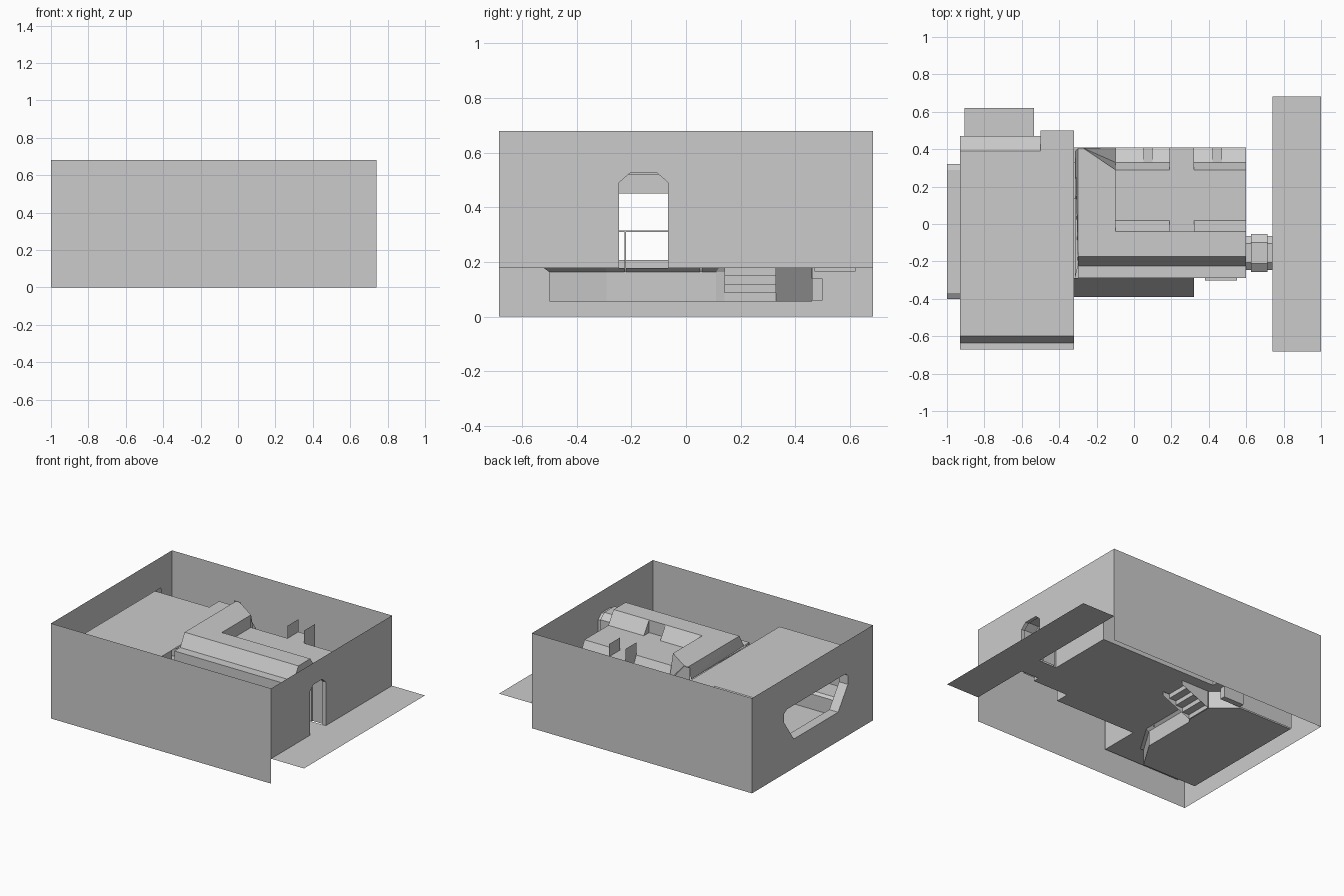
import bpy, bmesh
from mathutils import Vector

if "Cube" in bpy.data.objects:
    bpy.data.objects.remove(bpy.data.objects["Cube"])


def build(name, polys):
    """Object made of flat polygons, each a list of 3D points."""
    bm = bmesh.new()
    for p in polys:
        bm.faces.new([bm.verts.new(v) for v in p])
    bmesh.ops.remove_doubles(bm, verts=bm.verts, dist=1e-4)
    bmesh.ops.triangulate(bm, faces=[f for f in bm.faces if len(f.verts) > 4])
    me = bpy.data.meshes.new(name)
    bm.to_mesh(me)
    bm.free()
    ob = bpy.data.objects.new(name, me)
    bpy.context.collection.objects.link(ob)
    return ob


def sweep(prof, x0, x1, closed=False):
    """Quads from a (y, z) profile drawn along x."""
    n = len(prof)
    return [[(x0, *prof[i]), (x1, *prof[i]), (x1, *prof[(i + 1) % n]), (x0, *prof[(i + 1) % n])]
            for i in range(n if closed else n - 1)]


def rise(path, z0, z1):
    """Upright quads along an (x, y) path."""
    return [[(*a, z0), (*b, z0), (*b, z1), (*a, z1)] for a, b in zip(path, path[1:])]


def flat(path, z):
    return [[(x, y, z) for x, y in path]]


def side(prof, x):
    return [[(x, y, z) for y, z in prof]]


def box(x0, x1, y0, y1, z0, z1):
    r = [(x0, y0), (x1, y0), (x1, y1), (x0, y1)]
    return rise(r + r[:1], z0, z1) + flat(r, z0) + flat(r, z1)


def framed(name, x, rect, hole):
    """Upright wall at x with a hole cut through it."""
    y0, y1, z0, z1 = rect
    bm = bmesh.new()
    for loop in ([(y0, z0), (y1, z0), (y1, z1), (y0, z1)], hole):
        vs = [bm.verts.new((x, y, z)) for y, z in loop]
        for i in range(len(vs)):
            bm.edges.new((vs[i - 1], vs[i]))
    bmesh.ops.triangle_fill(bm, use_beauty=True, edges=bm.edges[:], normal=Vector((1, 0, 0)))
    me = bpy.data.meshes.new(name)
    bm.to_mesh(me)
    bm.free()
    bpy.context.collection.objects.link(bpy.data.objects.new(name, me))


D, G, C, H = 0.683, 0.178, 0.52, 0.61      # half depth, floor, low ceiling, high ceiling
window = [(-.40, .365), (-.40, .43), (-.37, .45), (.29, .45),
          (.32, .43), (.32, .365), (.21, .208), (-.29, .208)]
door = [(-.245, G), (-.245, .49), (-.205, .525), (-.105, .525), (-.065, .49), (-.065, G)]

# outer shell and the ground strip outside the door
build("front_outer_wall", sweep([(-D, 0), (-D, .68)], -1, .74))
build("back_outer_wall", sweep([(D, 0), (D, .68)], -1, .74))
framed("left_outer_wall", -1, (-D, D, 0, .68), window)
build("right_outer_wall", side([(-D, G)] + door + [(D, G), (D, .68), (-D, .68)], .74))
build("outside_ground", flat([(.74, -D), (1, -D), (1, D), (.74, D)], G))

# window tunnel and doorway with its wider frame
build("window_reveal", sweep(window, -1, -.93, True))
wide = [(-.155 + (y + .155) * 1.13, z if z == G else z + .012) for y, z in door]
build("doorway", sweep(door, .6, .625) + sweep(door, .715, .74)
      + sweep(wide, .625, .715)
      + [[(x, *door[i]), (x, *door[i + 1]), (x, *wide[i + 1]), (x, *wide[i])]
         for x in (.625, .715) for i in range(5)]
      + flat([(.6, -.245), (.74, -.245), (.74, -.065), (.6, -.065)], G))

# lounge: ceiling, walls
framed("lounge_window_wall", -.93, (-.5, .46, .055, .52), window)
build("lounge_ceiling", sweep([(-.67, G), (-.67, .465), (-.635, .465), (-.60, C), (.39, C)], -.93, -.32)
      + flat([(-.5, .39), (-.32, .39), (-.32, .5), (-.5, .5)], C)
      + sweep([(.39, C), (.47, .45)], -.93, -.5))
ends = [(-.67, G), (-.67, .465), (-.635, .465), (-.60, C), (-.5, C), (-.5, G)]
build("lounge_side_walls", side(ends, -.93)
      + side(ends[:4] + [(-.29, C), (-.29, G)], -.32)
      + side([(.46, .055), (.47, .45), (.39, C), (.46, C)], -.93)
      + side([(.39, C), (.5, C), (.5, G), (.47, G), (.47, .45)], -.5)
      + side([(.41, G), (.41, C), (.5, C), (.5, G)], -.32)
      + rise([(-.5, .5), (-.32, .5)], G, C))
build("lounge_back_wall", rise([(-.93, .47), (-.905, .47)], .055, .45)
      + rise([(-.535, .47), (-.5, .47)], .055, .45)
      + rise([(-.905, .47), (-.535, .47)], .38, .45)
      + rise([(-.905, .47), (-.535, .47)], .055, .165))
niche = [(-.905, .47), (-.905, .62), (-.535, .62), (-.535, .47)]
build("bed_niche", rise(niche, .165, .38) + flat(niche, .165) + flat(niche, .38))

# sunken pit with a flared rim, stair well and steps
inner = [(-.93, -.5), (-.5, -.5), (-.37, -.29), (-.37, .11), (-.35, .14)]
rim = [(-.93, -.52), (-.49, -.52), (-.352, -.295), (-.352, .12), (-.345, .14)]
back = [(-.35, .33), (-.5, .46), (-.93, .46)]
build("pit", flat(inner + back, .055) + rise(inner, .055, .163) + rise(back, .055, G)
      + [[(*inner[i], .163), (*inner[i + 1], .163), (*rim[i + 1], G), (*rim[i], G)]
         for i in range(4)])
steps = []
for i in range(4):
    x, z = -.345 + .055 * i, .055 + .031 * i
    steps += sweep([(.14, z), (.33, z)], x, x + .0001)
    steps += rise([(x, .14), (x, .33)], z, z + .031)
    steps += flat([(x, .14), (x + .055, .14), (x + .055, .33), (x, .33)], z + .031)
for y in (.14, .33):
    steps += [[(-.345, y, .055), (-.125, y, .15), (-.125, y, G), (-.345, y, G)]]
build("pit_steps", steps)
build("pit_locker", box(-.5, -.34, .46, .5, .06, .14))

# upper floor wraps around the pit
build("upper_floor", flat(
    [(-.93, -.67), (-.32, -.67), (-.32, -.39), (.32, -.39), (.32, -.29), (.6, -.29),
     (.6, .41), (-.32, .41), (-.32, .5), (-.5, .5), (-.5, .46), (-.35, .33),
     (-.125, .33), (-.125, .14)] + rim[::-1], G))

# railing along the pit
rail = box(-.358, -.35, -.29, .11, .309, .316)
for y in (-.222, .055):
    rail += box(-.357, -.351, y - .003, y + .003, .163, .31)
build("railing", rail)

# hall: raised ceiling, coved sides
build("hall_high_ceiling", flat(
    [(-.30, -.175), (.6, -.175), (.6, -.04), (-.1, -.04), (-.1, .29), (-.27, .405), (-.30, .405)], H))
build("hall_front_cove", sweep([(-.175, H), (-.225, C), (-.29, C), (-.29, .45)], -.3, .6)
      + sweep([(-.29, .45), (-.29, G)], .32, .6))
cove = [(-.04, H), (.02, C), (.29, C), (.33, .44), (.41, .40), (.41, G)]
build("hall_back_cove", sweep(cove, -.1, .19) + sweep(cove, .32, .6))
build("hall_beam", sweep([(-.04, H), (-.04, C), (.41, C), (.41, G)], .19, .32)
      + [f for x in (.19, .32) for f in
         side([(.29, .42), (.41, .40), (.41, H), (.29, H)], x) + side([(-.04, H), (.02, C), (-.04, C)], x)])
build("hall_left_end", [
    [(-.315, -.29, C), (-.315, .39, C), (-.3, .405, H), (-.3, -.175, H), (-.3, -.225, C)],
    [(-.1, -.04, H), (-.1, .29, H), (-.1, .29, C), (-.1, .02, C)],
    [(-.27, .405, H), (-.1, .29, H), (-.1, .33, .44)],
    [(-.27, .405, H), (-.1, .33, .44), (-.1, .41, .40)],
    [(-.32, .41, G), (-.1, .41, G), (-.1, .41, .40), (-.27, .41, H), (-.32, .41, H)]])
build("hall_door_wall", side(
    [(-.29, G)] + door + [(.41, G), (.41, .40), (.33, .44), (.29, C), (.02, C), (-.04, H),
                          (-.175, H), (-.225, C), (-.29, C)], .6))
build("hall_ribs", [f for x in (.05, .42) for f in box(x, x + .05, .29, .41, .38, .44)])

# sloped recess and shallow panel on the front hall wall
slope = [(-.29, .45), (-.39, .25), (-.39, G)]
build("front_recess", sweep(slope, -.32, .32)
      + [f for x in (-.32, .32) for f in side(slope + [(-.29, G)], x)])
build("wall_panel", box(.38, .55, -.302, -.29, .28, .42))
